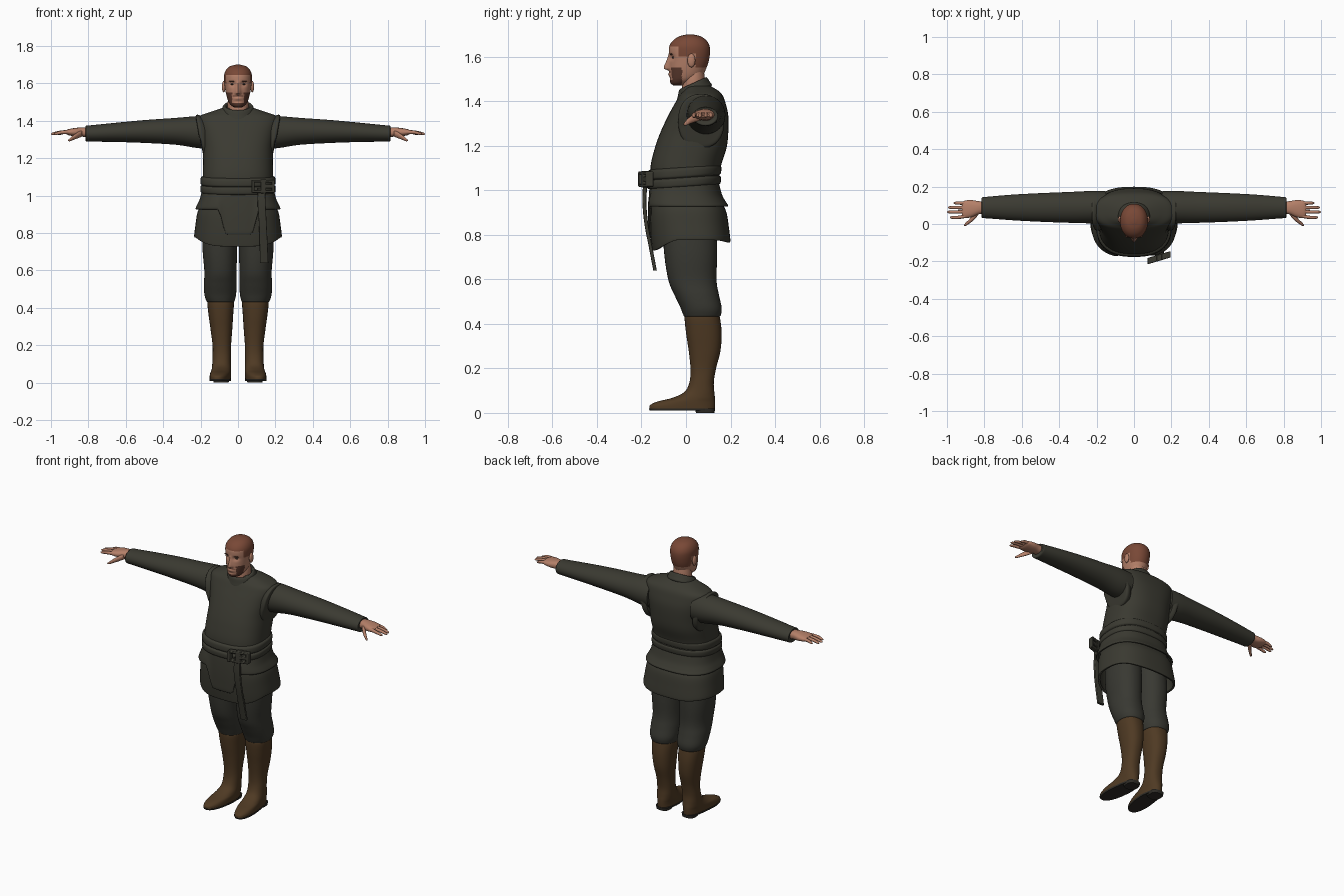
import bpy, bmesh, math
from mathutils import Vector


def material(name, rgb):
    m = bpy.data.materials.new(name)
    m.diffuse_color = (*rgb, 1)
    return m


CLOTH = material("dark olive cloth", (0.043, 0.042, 0.031))
TROUSER = material("dark grey cloth", (0.040, 0.040, 0.032))
LEATHER = material("brown leather", (0.078, 0.042, 0.017))
SOLE = material("dark sole", (0.028, 0.025, 0.020))
SKIN = material("skin", (0.46, 0.215, 0.14))
HAIR = material("auburn hair", (0.19, 0.065, 0.037))
BEARD = material("dark beard", (0.10, 0.040, 0.026))
EYE = material("eye", (0.06, 0.04, 0.03))


def smooth(t):
    t = max(0.0, min(1.0, t))
    return t * t * (3 - 2 * t)


def S(z, hw, y0, y1):
    """Ring centred on x = 0."""
    return (z, -hw, hw, y0, y1)


def catmull(rings, sub):
    """Smooth in-between rings."""
    out = []
    for i in range(len(rings) - 1):
        p = [rings[max(0, min(len(rings) - 1, i + k))] for k in (-1, 0, 1, 2)]
        for s in range(sub):
            t = s / sub
            out.append([0.5 * (2 * b + (c - a) * t + (2 * a - 5 * b + 4 * c - d) * t * t
                               + (3 * b - a - 3 * c + d) * t ** 3) for a, b, c, d in zip(*p)])
    return out + [list(rings[-1])]


def loft(name, rings, mats, axis="z", n=40, e=2.0, sub=5, warp=None, cap=True,
         rule=None, mirror=False, shell=0):
    """Skin through superellipse rings (position, a0, a1, b0, b1): a, b = x, y or y, z."""
    bm = bmesh.new()
    loops = []
    for t, a0, a1, b0, b1 in catmull(rings, sub):
        loop = []
        for k in range(n):
            c, s = math.cos(2 * math.pi * k / n), math.sin(2 * math.pi * k / n)
            a = (a0 + a1) / 2 + (a1 - a0) / 2 * math.copysign(abs(c) ** (2 / e), c)
            b = (b0 + b1) / 2 + (b1 - b0) / 2 * math.copysign(abs(s) ** (2 / e), s)
            p = Vector((a, b, t)) if axis == "z" else Vector((t, a, b))
            loop.append(bm.verts.new(warp(*p) if warp else p))
        loops.append(loop)
    for l0, l1 in zip(loops, loops[1:]):
        for k in range(n):
            bm.faces.new((l0[k], l0[(k + 1) % n], l1[(k + 1) % n], l1[k]))
    if cap:
        bm.faces.new(loops[0])
        bm.faces.new(loops[-1])
    return finish(name, bm, mats, rule, mirror, shell)


def finish(name, bm, mats, rule=None, mirror=False, shell=0):
    bmesh.ops.recalc_face_normals(bm, faces=bm.faces[:])
    for f in bm.faces:
        f.smooth = True
        if rule:
            f.material_index = rule(*f.calc_center_median())
    for ed in bm.edges:
        ed.smooth = ed.calc_face_angle(0) < 0.8
    me = bpy.data.meshes.new(name)
    bm.to_mesh(me)
    bm.free()
    for m in mats:
        me.materials.append(m)
    ob = bpy.data.objects.new(name, me)
    bpy.context.collection.objects.link(ob)
    if mirror:
        ob.modifiers.new("mirror", "MIRROR").use_mirror_merge = False
    if shell:
        ob.modifiers.new("shell", "SOLIDIFY").thickness = shell
    return ob


def blob(name, centre, radii, mat, mirror=True):
    bm = bmesh.new()
    bmesh.ops.create_uvsphere(bm, u_segments=16, v_segments=10, radius=1)
    for v in bm.verts:
        v.co = Vector(c + r * q for c, r, q in zip(centre, radii, v.co))
    return finish(name, bm, [mat], mirror=mirror)


# Tunic body, collar and armhole trim
loft("tunic_body", [S(1.0, .19, -.155, .148), S(1.1, .188, -.16, .155), S(1.19, .187, -.14, .182),
                    S(1.26, .187, -.115, .19), S(1.335, .2, -.08, .19), S(1.39, .213, -.05, .178),
                    S(1.425, .205, -.03, .165), S(1.447, .15, -.012, .145), S(1.468, .085, 0, .11)],
     [CLOTH], e=2.5, n=56)


def collar_tilt(x, y, z):
    return Vector((x, y, z + 0.45 * (y - .03)))


loft("collar", [S(1.425, .08, -.03, .11), S(1.435, .092, -.04, .116), S(1.455, .088, -.036, .106),
                S(1.478, .078, -.03, .094), S(1.478, .066, -.02, .088), S(1.455, .06, -.015, .085)],
     [CLOTH], warp=collar_tilt)
loft("armhole_trim", [(.178, -.025, .165, 1.2, 1.42), (.2, -.035, .172, 1.19, 1.432),
                      (.213, -.03, .168, 1.195, 1.43), (.216, -.01, .155, 1.22, 1.415)],
     [CLOTH], axis="x", e=2.3, mirror=True,
     warp=lambda x, y, z: Vector((x + .17 * (z - 1.39) + (.005 if z > 1.3 else 0), y, z)))

# Sleeves
loft("sleeve", [(.15, 0, .175, 1.25, 1.425), (.22, .003, .177, 1.255, 1.425),
                (.33, .006, .172, 1.272, 1.416), (.5, .012, .165, 1.282, 1.404),
                (.65, .02, .157, 1.287, 1.39), (.78, .03, .146, 1.289, 1.377),
                (.812, .032, .142, 1.291, 1.374), (.812, .045, .13, 1.305, 1.365)],
     [CLOTH], axis="x", mirror=True)

# Hands
loft("palm", [(.79, .055, .12, 1.31, 1.36), (.83, .052, .122, 1.315, 1.365), (.87, .036, .128, 1.317, 1.362),
              (.905, .031, .125, 1.323, 1.356), (.92, .04, .115, 1.33, 1.35)],
     [SKIN], axis="x", n=24, e=2.4, mirror=True)
for finger, y0, y1, tip in (("index", .043, .035, .985), ("middle", .066, .064, 1.0),
                            ("ring", .088, .088, .995), ("little", .11, .112, .965)):
    mid = (.9 + tip) / 2
    loft(finger + "_finger", [(.895, y0 - .010, y0 + .010, 1.329, 1.352),
                              (mid, y1 - .009, y1 + .009, 1.329, 1.348),
                              (tip - .01, y1 - .007, y1 + .007, 1.324, 1.338),
                              (tip, y1 - .002, y1 + .002, 1.328, 1.332)],
         [SKIN], axis="x", n=12, sub=3, mirror=True)
loft("thumb", [(.835, .045, .085, 1.315, 1.35), (.86, .018, .05, 1.305, 1.338), (.882, .001, .024, 1.297, 1.322),
               (.9, -.010, .007, 1.29, 1.306), (.908, -.010, -.004, 1.293, 1.299)],
     [SKIN], axis="x", n=14, sub=3, mirror=True)


# Skirt and the shorter layer over it, which dips to a flap at the front
def skirt_hem(x, y, z):
    k = (1.03 - z) / .265
    return Vector((x, y, z - k * (.036 * smooth((-y - .03) / .12) - .012 * smooth(abs(x) / .15 - .6))))


def flap_hem(x, y, z):
    k = smooth((1.03 - z) / .1)
    d = smooth((.115 - abs(x - .005)) / .05) if y < 0 else 0
    return Vector((x, y + .012 * k * d, z - .135 * k * d))


loft("skirt", [S(1.03, .185, -.15, .14), S(.95, .2, -.163, .16), S(.9, .218, -.165, .182),
               S(.83, .228, -.16, .193), S(.78, .234, -.153, .199), S(.765, .233, -.15, .198)],
     [CLOTH], e=2.6, n=64, cap=False, shell=.012, warp=skirt_hem)
loft("skirt_overlayer", [S(1.03, .192, -.16, .148), S(.98, .205, -.176, .162), S(.95, .219, -.181, .178),
                         S(.935, .226, -.181, .188), S(.927, .225, -.178, .188)],
     [CLOTH], e=2.6, n=96, cap=False, shell=.012, warp=flap_hem)

# Belt in two wraps, with buckle and hanging strap
loft("belt", [S(1.003, .188, -.16, .143), S(1.01, .2, -.174, .155), S(1.036, .201, -.175, .157),
              S(1.045, .193, -.166, .148), S(1.054, .2, -.174, .157), S(1.083, .199, -.172, .158),
              S(1.092, .187, -.16, .146)],
     [CLOTH], e=2.5, n=64, sub=4, warp=lambda x, y, z: Vector((x, y, z + .07 * y + .012)))
bm = bmesh.new()
for cx, cz, sx, sz in ((.135, 1.078, .12, .014), (.135, 1.022, .12, .014), (.08, 1.05, .016, .068),
                       (.188, 1.05, .016, .068), (.135, 1.05, .03, .075), (.16, 1.05, .06, .022)):
    for v in bmesh.ops.create_cube(bm, size=1)["verts"]:
        v.co = Vector((cx + sx * v.co.x, -.18 + .3 * (cx + sx * v.co.x - .135) + .034 * v.co.y, cz + sz * v.co.z))
buckle = finish("belt_buckle", bm, [CLOTH])
bev = buckle.modifiers.new("round", "BEVEL")
bev.width, bev.segments = .004, 2
loft("hanging_strap", [(1.04, .105, .145, -.192, -.172), (.95, .105, .148, -.196, -.178),
                       (.85, .112, .153, -.187, -.17), (.75, .115, .158, -.168, -.152),
                       (.64, .118, .162, -.147, -.131)],
     [CLOTH], e=6, n=20)

# Trousers gathered below the knee
loft("trouser_leg", [(.98, .005, .18, -.11, .13), (.74, .004, .19, -.10, .14), (.6, .008, .18, -.08, .137),
                     (.53, .008, .182, -.052, .148), (.475, .010, .180, -.026, .16),
                     (.445, .016, .172, -.014, .158), (.432, .022, .163, -.006, .15),
                     (.44, .04, .145, .015, .13)], [TROUSER], e=2.2, mirror=True)


# Boots with turned-out toes
def turn_out(x, y, z):
    return Vector((x - .1 * min(0, y - .03) * smooth((.15 - z) / .1), y, z))


loft("boot", [(.46, .032, .156, .005, .142), (.43, .022, .164, -.006, .152), (.36, .026, .157, 0, .16),
              (.28, .031, .146, .012, .155), (.2, .037, .136, .02, .135), (.14, .038, .136, .016, .125),
              (.095, .038, .138, -.006, .127), (.068, .037, .141, -.06, .13), (.052, .036, .143, -.125, .131),
              (.036, .036, .144, -.16, .131), (.02, .036, .144, -.165, .13)],
     [LEATHER], e=2.3, mirror=True, warp=turn_out)
loft("boot_sole", [(.02, .034, .146, -.167, .131), (.01, .036, .144, -.162, .129)],
     [SOLE], e=2.3, sub=1, mirror=True, warp=turn_out)
loft("boot_heel", [(.02, .046, .134, .04, .131), (0, .05, .13, .045, .128)],
     [SOLE], e=3, sub=1, mirror=True)


# Head with modelled nose, brow, eye sockets and lips
def bump(u, v):
    return math.exp(-u * u - v * v)


def face(x, y, z):
    if y < -.02:
        ramp = max(0, min(1, (1.615 - z) / .06)) * smooth((z - 1.536) / .01)
        y -= .024 * ramp * math.exp(-(x / (.008 + .006 * ramp)) ** 2)
        y += .011 * bump((abs(x) - .03) / .017, (z - 1.597) / .012)
        y -= .004 * bump(x / .02, (z - 1.520) / .006)
        y += .004 * bump(x / .025, (z - 1.503) / .007)
    return Vector((x, y, z))


def head_colour(x, y, z):
    line = 1.645 if y < -.035 else 1.60 if y < .012 else 1.615 if y < .042 else 1.548
    if z > line:
        return 1
    chin = z < 1.496 and y < -.02
    jaw = abs(x) > .032 and z < 1.55 and -.085 < y < -.018
    moustache = abs(x) < .03 and 1.527 < z < 1.535 and y < -.05
    return 2 if chin or jaw or moustache else 0


loft("head", [S(1.471, .014, -.056, -.01), S(1.479, .032, -.068, .01), S(1.495, .047, -.074, .045),
              S(1.515, .056, -.076, .074), S(1.545, .064, -.076, .09), S(1.58, .070, -.075, .102),
              S(1.62, .074, -.077, .108), S(1.65, .073, -.074, .105), S(1.675, .062, -.056, .09),
              S(1.692, .042, -.028, .064), S(1.7, .012, .005, .03)],
     [SKIN, HAIR, BEARD], n=80, e=2.1, sub=6, warp=face, rule=head_colour)
loft("neck", [S(1.4, .062, -.02, .095), S(1.45, .056, -.018, .088), S(1.5, .055, -.015, .085),
              S(1.54, .05, 0, .08)], [SKIN])
blob("ear", (.076, .024, 1.583), (.01, .018, .031), SKIN)
blob("eye", (.029, -.054, 1.596), (.011, .009, .005), EYE)
blob("eyebrow", (.031, -.066, 1.611), (.017, .006, .003), BEARD)
